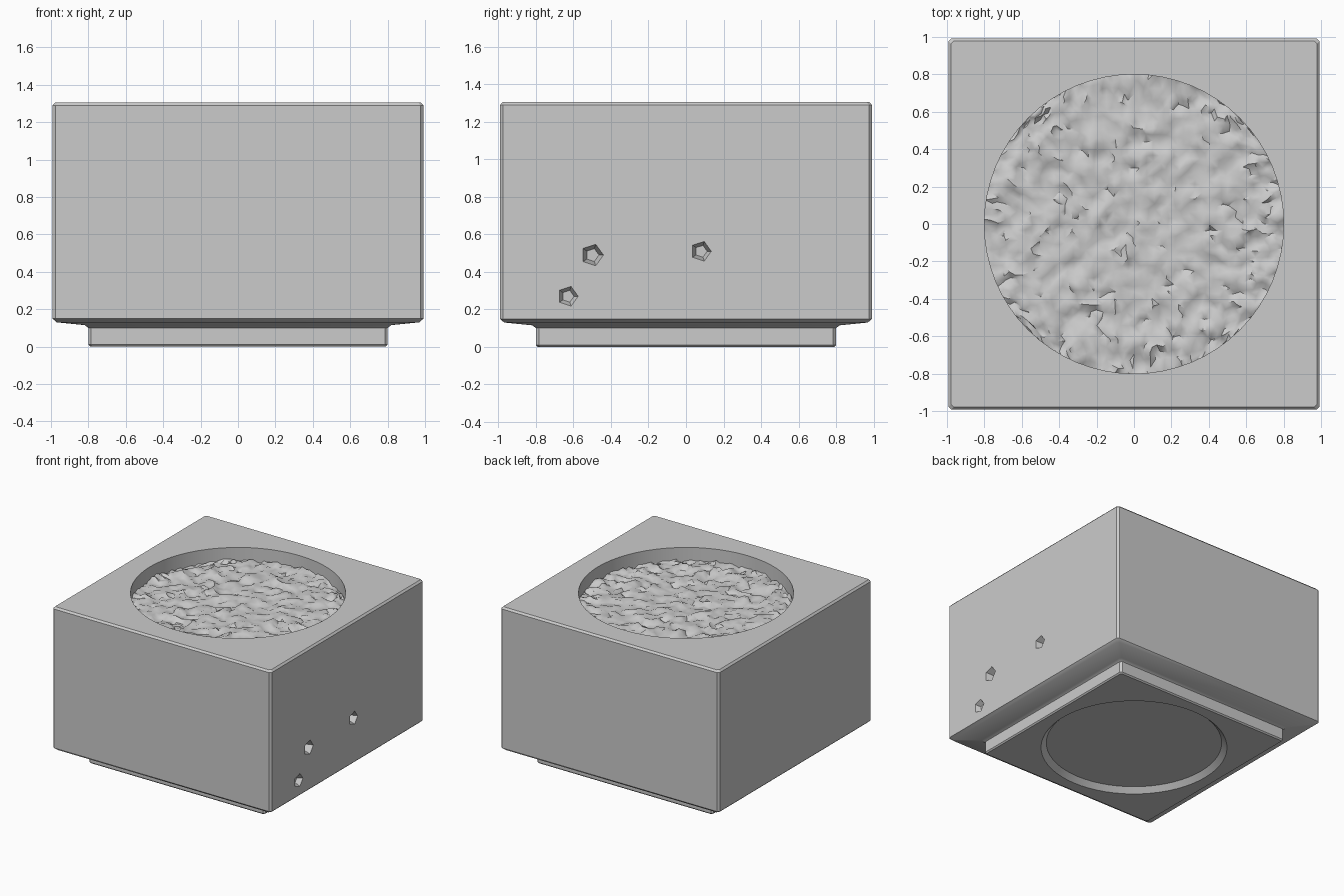
import bpy, bmesh, math, random
from mathutils import Vector, noise

if "Cube" in bpy.data.objects:
    bpy.data.objects.remove(bpy.data.objects["Cube"])

random.seed(4)


def new_object(name, bm):
    bmesh.ops.recalc_face_normals(bm, faces=bm.faces)
    mesh = bpy.data.meshes.new(name)
    bm.to_mesh(mesh)
    bm.free()
    obj = bpy.data.objects.new(name, mesh)
    bpy.context.collection.objects.link(obj)
    return obj


def smooth(obj, degrees):
    bpy.ops.object.select_all(action='DESELECT')
    obj.select_set(True)
    bpy.context.view_layer.objects.active = obj
    bpy.ops.object.shade_smooth_by_angle(angle=math.radians(degrees))


def square_ring(bm, half, z, chamfer=0.015):
    a, b = half, half - chamfer
    pts = [(a, -b), (a, b), (b, a), (-b, a), (-a, b), (-a, -b), (-b, -a), (b, -a)]
    return [bm.verts.new((x, y, z)) for x, y in pts]


def cut(target, bm, name):
    cutter = new_object(name, bm)
    mod = target.modifiers.new(name, 'BOOLEAN')
    mod.operation = 'DIFFERENCE'
    mod.solver = 'EXACT'
    mod.object = cutter
    bpy.context.view_layer.objects.active = target
    bpy.ops.object.modifier_apply(modifier=name)
    bpy.data.objects.remove(cutter)


# planter block: stacked square sections from the inset foot to the top
profile = [(0.79, 0.0), (0.80, 0.01), (0.80, 0.10), (0.82, 0.115), (0.97, 0.13),
           (0.992, 0.15), (0.992, 1.29), (0.978, 1.305)]
bm = bmesh.new()
rings = [square_ring(bm, h, z) for h, z in profile]
for lo, hi in zip(rings, rings[1:]):
    for i in range(8):
        j = (i + 1) % 8
        bm.faces.new((lo[i], lo[j], hi[j], hi[i]))
bm.faces.new(rings[0])
bm.faces.new(rings[-1])
block = new_object("planter_block", bm)

# round planting well in the top
bm = bmesh.new()
bmesh.ops.create_cone(bm, cap_ends=True, segments=64, radius1=0.80, radius2=0.80, depth=0.5)
bmesh.ops.translate(bm, verts=bm.verts, vec=(0, 0, 1.35))
cut(block, bm, "well_cutter")

# shallow round recess under the foot
bm = bmesh.new()
bmesh.ops.create_cone(bm, cap_ends=True, segments=64, radius1=0.74, radius2=0.66, depth=0.08)
cut(block, bm, "foot_recess_cutter")

# small five-sided pits in the right wall
for y, z, r, depth in [(-0.50, 0.49, 0.06, 0.07), (0.08, 0.51, 0.055, 0.06), (-0.63, 0.27, 0.055, 0.04)]:
    bm = bmesh.new()
    bmesh.ops.create_cone(bm, cap_ends=True, segments=5, radius1=r * 0.6, radius2=r * 1.4, depth=depth * 2)
    for v in bm.verts:
        v.co = Vector((0.992 + v.co.z, y + v.co.y, z + v.co.x))
    cut(block, bm, "pit_cutter")
smooth(block, 30)

# rough soil: a grid mapped onto a disc and roughened with noise
bm = bmesh.new()
bmesh.ops.create_grid(bm, x_segments=44, y_segments=44, size=1)
for v in bm.verts:
    x, y = v.co.x, v.co.y
    v.co.x = 0.805 * x * math.sqrt(1 - y * y / 2)
    v.co.y = 0.805 * y * math.sqrt(1 - x * x / 2)
    if max(abs(x), abs(y)) < 0.99:
        v.co.x += random.uniform(-0.008, 0.008)
        v.co.y += random.uniform(-0.008, 0.008)
    v.co.z = (1.20 + 0.022 * noise.noise(v.co * 7) + 0.022 * noise.noise(v.co * 15)
              + random.uniform(-0.012, 0.012))
bmesh.ops.triangulate(bm, faces=bm.faces)
soil = new_object("soil", bm)
if soil.data.polygons[0].normal.z < 0:
    soil.data.flip_normals()
smooth(soil, 50)
